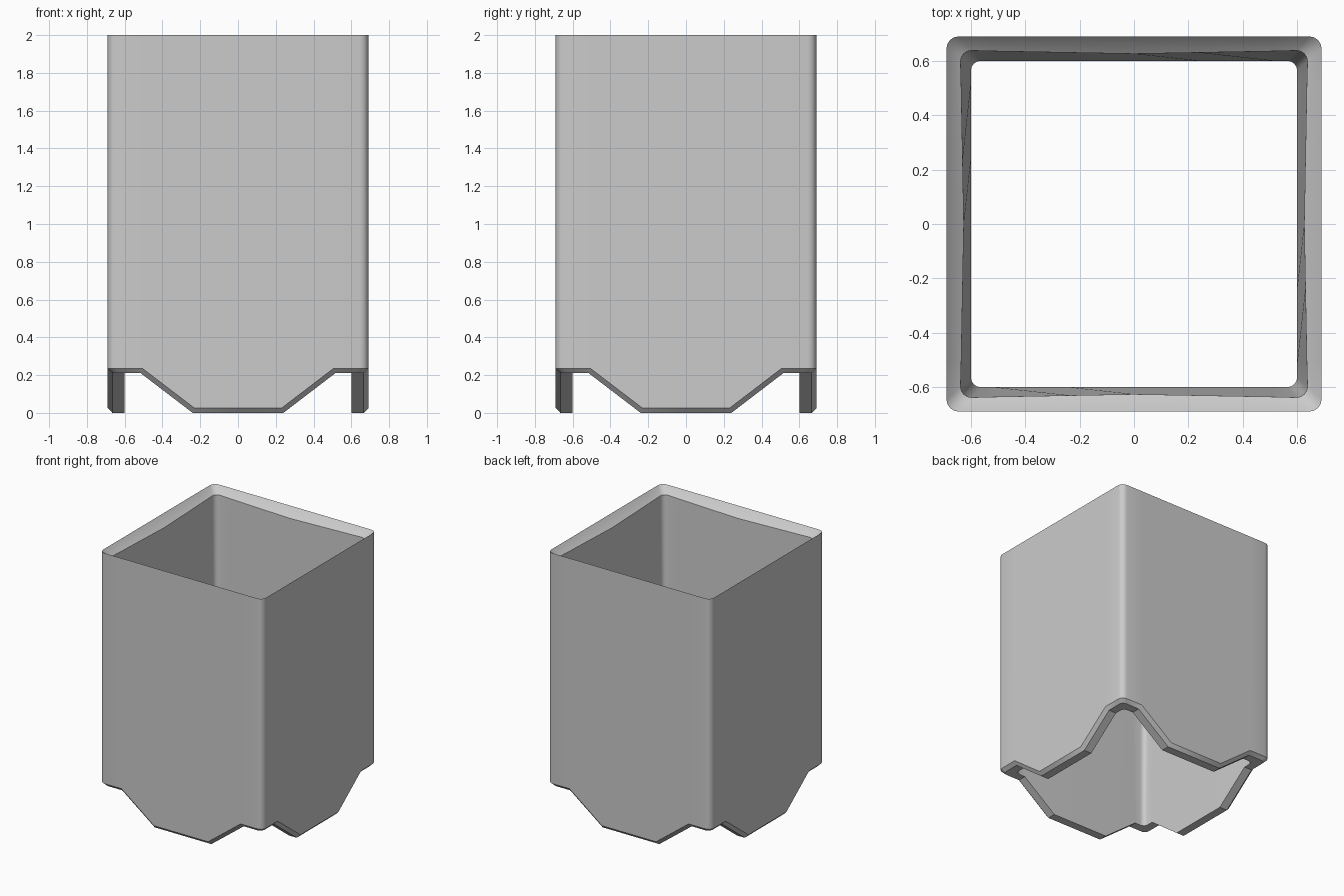
import bpy, bmesh, math
from mathutils import Matrix

if "Cube" in bpy.data.objects:
    bpy.data.objects.remove(bpy.data.objects["Cube"])

# Leg-tab outline: low in the middle of each side, raised at the corners
HIGH = 0.21
ARC = 4


def ring(bm, half, r, z, a=0.51, b=0.235, tab=False, sag=(0.0, 0.0)):
    """Rounded square loop; tab drops the side centres, sag shifts the midpoints."""
    verts = []
    for k in range(4):
        rot = Matrix.Rotation(k * math.pi / 2, 4, 'Z')
        low = z - HIGH if tab else z
        pts = [(-a, -half, z), (-b, -half, low),
               (0, -half + sag[0], low - sag[1]),
               (b, -half, low), (a, -half, z)]
        if sag[0]:  # straight lines from the corners to the shifted midpoint
            pts = [(x, y + sag[0] * (1 - abs(x) / half) * (x != 0),
                    w - sag[1] * (1 - abs(x) / half) * (x != 0)) for x, y, w in pts]
        c = half - r
        for i in range(ARC + 1):
            t = -math.pi / 2 + i * math.pi / 2 / ARC
            pts.append((c + r * math.cos(t), -c + r * math.sin(t), z))
        verts += [bm.verts.new((rot @ Matrix.Translation(p)).translation) for p in pts]
    return verts


bm = bmesh.new()
loops = [
    ring(bm, 0.69, 0.045, 2.0),                                    # sharp outer rim
    ring(bm, 0.69, 0.045, HIGH + 0.025, 0.505, 0.23, tab=True),    # outer skirt edge
    ring(bm, 0.665, 0.035, HIGH, 0.515, 0.24, tab=True),           # bottom chamfer
    ring(bm, 0.60, 0.035, HIGH, 0.515, 0.24, tab=True),            # inner skirt edge
    ring(bm, 0.638, 0.04, 1.95, sag=(0.012, 0.012)),               # top of tapered inner wall
    ring(bm, 0.665, 0.04, 1.97),                                   # rim ledge
]
# Skin the loops into one closed shell
n = len(loops[0])
for k, lo in enumerate(loops):
    hi = loops[(k + 1) % len(loops)]
    for i in range(n):
        j = (i + 1) % n
        bm.faces.new((lo[i], lo[j], hi[j], hi[i]))
bmesh.ops.recalc_face_normals(bm, faces=bm.faces)

mesh = bpy.data.meshes.new("square_sleeve")
bm.to_mesh(mesh)
bm.free()
sleeve = bpy.data.objects.new("square_sleeve", mesh)
bpy.context.collection.objects.link(sleeve)
bpy.context.view_layer.objects.active = sleeve
sleeve.select_set(True)
bpy.ops.object.shade_smooth_by_angle(angle=math.radians(30))
